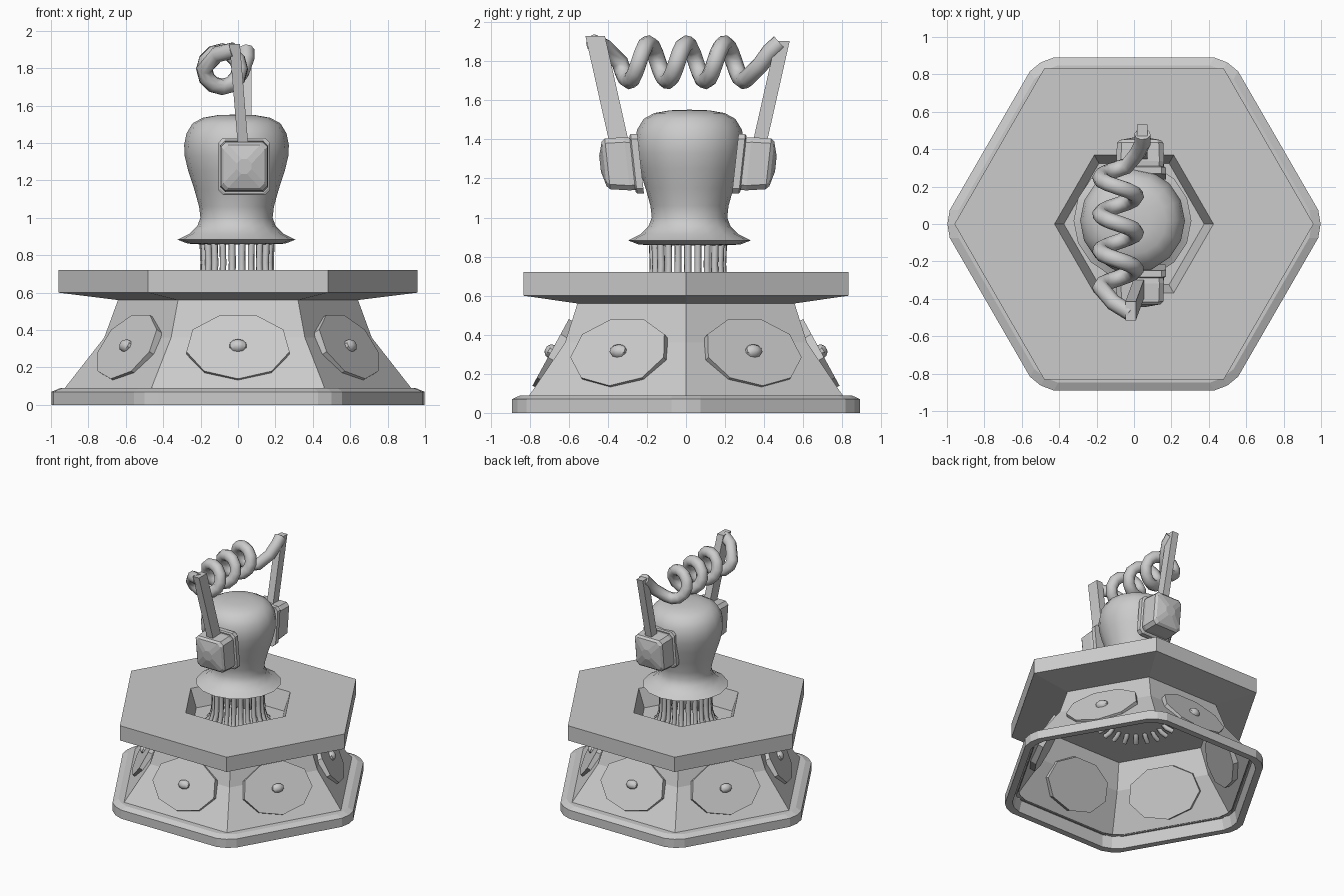
import bpy, bmesh, math
from mathutils import Vector

if "Cube" in bpy.data.objects:
    bpy.data.objects.remove(bpy.data.objects["Cube"])


def loft(name, rings, cap_start=False, cap_end=False, smooth=None):
    """Skin a list of equal-length closed rings into one mesh object."""
    bm = bmesh.new()
    vs = [[bm.verts.new(p) for p in ring] for ring in rings]
    n = len(rings[0])
    for a, b in zip(vs, vs[1:]):
        for i in range(n):
            bm.faces.new((a[i], a[(i + 1) % n], b[(i + 1) % n], b[i]))
    if cap_start:
        bm.faces.new(vs[0][::-1])
    if cap_end:
        bm.faces.new(vs[-1])
    bmesh.ops.recalc_face_normals(bm, faces=bm.faces)
    me = bpy.data.meshes.new(name)
    bm.to_mesh(me)
    bm.free()
    ob = bpy.data.objects.new(name, me)
    bpy.context.collection.objects.link(ob)
    if smooth:
        bpy.ops.object.select_all(action='DESELECT')
        ob.select_set(True)
        bpy.context.view_layer.objects.active = ob
        bpy.ops.object.shade_smooth_by_angle(angle=math.radians(smooth))
    return ob


def ngon(r, z, n=6, cx=0, cy=0):
    return [Vector((cx + r * math.cos(2 * math.pi * i / n),
                    cy + r * math.sin(2 * math.pi * i / n), z)) for i in range(n)]


def round_hex(r, z, d=0.085):
    """Hexagon with each corner replaced by three points."""
    c, out = ngon(r, z), []
    for i in range(6):
        p = c[i]
        a = p + (c[i - 1] - p).normalized() * d
        b = p + (c[(i + 1) % 6] - p).normalized() * d
        out += [a, (a + b) / 2 * 0.6 + p * 0.4 - Vector((p.x, p.y, 0)) * 0.005, b]
    return out


def tube(name, paths, radius, res=1):
    cu = bpy.data.curves.new(name, 'CURVE')
    cu.dimensions = '3D'
    cu.bevel_depth, cu.bevel_resolution, cu.use_fill_caps = radius, res, True
    for pts in paths:
        s = cu.splines.new('POLY')
        s.points.add(len(pts) - 1)
        for q, p in zip(s.points, pts):
            q.co = (*p, 1)
    ob = bpy.data.objects.new(name, cu)
    bpy.context.collection.objects.link(ob)
    return ob


# Base trim and hollow hexagonal pedestal
loft("base_trim", [round_hex(r, z) for r, z in
     [(.95, .09), (.97, 0), (1.028, 0), (1.028, .07), (.98, .09), (.92, .09)]])
loft("pedestal", [ngon(r, z) for r, z in [(.93, .085), (.715, .36), (.64, .565)]])

# Table slab with a sunken hexagonal well
loft("table_top", [ngon(r, z) for r, z in
     [(.64, .56), (.96, .60), (.96, .72), (.425, .72), (.375, .575)]], cap_end=True)
loft("table_underside", [ngon(.64, .56), ngon(.3, .56)], cap_end=True)

# Nine-sided panels with knobs on each pedestal face
slope = Vector((-.545, 1)).normalized()
for k in range(6):
    a = math.radians(30 + 60 * k)
    out, tan, up = Vector((math.cos(a), math.sin(a), 0)), Vector((-math.sin(a), math.cos(a), 0)), Vector((0, 0, 1))
    nrm = (out * slope.y - up * slope.x).normalized()
    along = out * slope.x + up * slope.y
    mid = out * .69 + up * .315

    def ring(rx, ry, depth, n):
        return [mid + nrm * depth + tan * rx * math.cos(t) + along * ry * math.sin(t)
                for t in (2 * math.pi * i / n - math.pi / 2 for i in range(n))]
    loft(f"panel_{k}", [ring(.28, .2, -.06, 9), ring(.28, .2, 0, 9)], True, True)
    loft(f"knob_{k}", [ring(.048, .036, -.01, 10), ring(.045, .034, .014, 10),
                       ring(.025, .02, .028, 10), ring(.012, .01, .032, 10)], False, True, 40)

# Bundle of neck tubes flaring out below the table
cx, cy = -.005, .01
neck = [(.185, .88), (.18, .76), (.185, .66), (.205, .59), (.25, .545), (.30, .53)]
tube("neck_tubes", [[(cx + r * math.cos(t), cy + r * math.sin(t), z) for r, z in neck]
                    for t in (2 * math.pi * i / 22 for i in range(22))], .019)

# Turned head with flared skirt
head = [(.01, .87), (.19, .858), (.26, .862), (.315, .883), (.25, .915), (.21, .955), (.193, 1.0),
        (.2, 1.06), (.225, 1.15), (.258, 1.25), (.277, 1.33), (.28, 1.39), (.268, 1.45),
        (.235, 1.505), (.18, 1.535), (.1, 1.549), (.01, 1.552)]
loft("head", [ngon(r, z, 16, -.008, .018) for r, z in head], True, True, 50)

# Ear plates and boxes on both sides
def ear_ring(side, half_x, half_z, depth, c=.025):
    pts = []
    for sx, sz in ((1, 1), (-1, 1), (-1, -1), (1, -1)):
        pair = [(sx * half_x, sz * (half_z - c)), (sx * (half_x - c), sz * half_z)]
        pts += pair if sx * sz > 0 else pair[::-1]
    return [Vector((.033 + x, .01 + side * (.262 + depth + .11 * z), 1.275 + z)) for x, z in pts]


for side, tag in ((-1, "front"), (1, "back")):
    loft(f"{tag}_ear_plate", [ear_ring(side, *r) for r in
         [(.138, .152, -.02), (.138, .152, .015), (.128, .142, .022)]], True, True)
    loft(f"{tag}_ear_box", [ear_ring(side, *r) for r in
         [(.122, .132, .01), (.128, .136, .05), (.124, .13, .15), (.11, .115, .167),
          (.04, .04, .188)]], True, True)

# Antenna rods
def bar(name, p, q, hx, hy):
    sq = ((-1, -1), (1, -1), (1, 1), (-1, 1))
    loft(name, [[Vector((c[0] + x * hx, c[1] + y * hy, c[2])) for x, y in sq] for c in (p, q)], True, True)


bar("front_rod", (.03, -.335, 1.35), (-.018, -.465, 1.93), .028, .05)
bar("back_rod", (.045, .37, 1.35), (.045, .495, 1.905), .028, .036)

# Coil joining the rod tops
coil = [(-.02, -.475, 1.895), (-.11, -.42, 1.875)]
steps = 12
for i in range(-3, 3 * steps + 2):
    t = 2 * math.pi * i / steps
    coil.append((-.085 + .095 * math.sin(t), -.29 + .195 * i / steps, 1.795 - .095 * math.cos(t)))
coil += [(.02, .38, 1.78), (.045, .43, 1.85), (.045, .48, 1.895)]
tube("coil", [coil], .044, 2)
